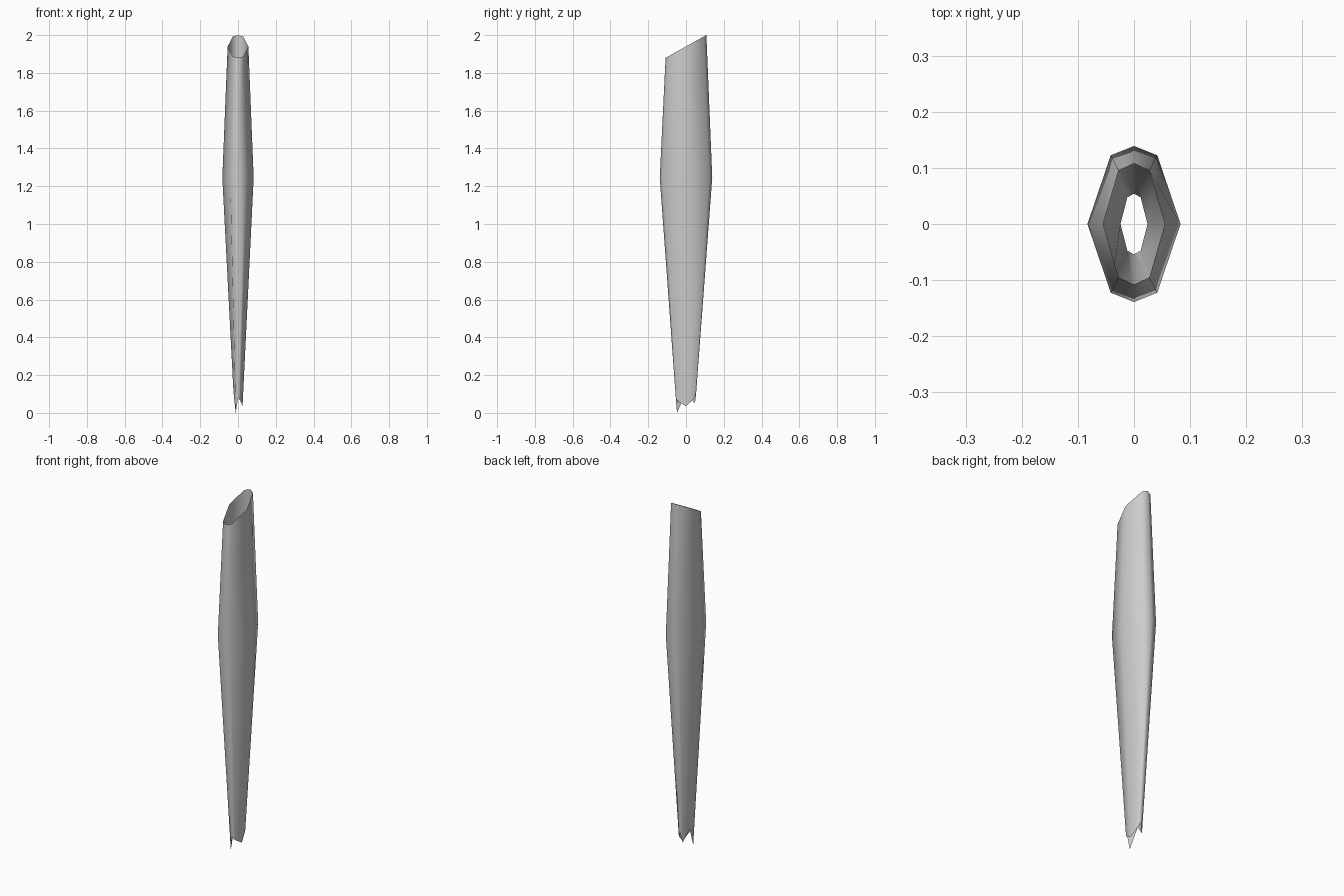
import bpy, bmesh

if "Cube" in bpy.data.objects:
    bpy.data.objects.remove(bpy.data.objects["Cube"])

# Eight-sided cross-section as fractions of half width and half depth
SECTION = [(0, -1), (0.5, -0.88), (1, 0), (0.5, 0.88),
           (0, 1), (-0.5, 0.88), (-1, 0), (-0.5, -0.88)]
# Jagged lower rim heights, starting at the front and going round by the right
JAGGED = [0.08, 0.065, 0.035, 0.08, 0.11, 0.05, 0.11, 0.0]

bm = bmesh.new()


def ring(half_x, half_y, height):
    return [bm.verts.new((u * half_x, v * half_y, height(i, v * half_y)))
            for i, (u, v) in enumerate(SECTION)]


# Broken lower rim, wide belly, slanted upper rim
rings = [ring(0.024, 0.054, lambda i, y: JAGGED[i]),
         ring(0.083, 0.139, lambda i, y: 1.245),
         ring(0.055, 0.108, lambda i, y: 1.94 + y * 0.06 / 0.108)]

# Open shell between the rings
for low, high in zip(rings, rings[1:]):
    for i in range(8):
        j = (i + 1) % 8
        bm.faces.new((low[i], low[j], high[j], high[i])).smooth = True

mesh = bpy.data.meshes.new("hollow_shaft")
bm.to_mesh(mesh)
bm.free()
shaft = bpy.data.objects.new("hollow_shaft", mesh)
bpy.context.collection.objects.link(shaft)
